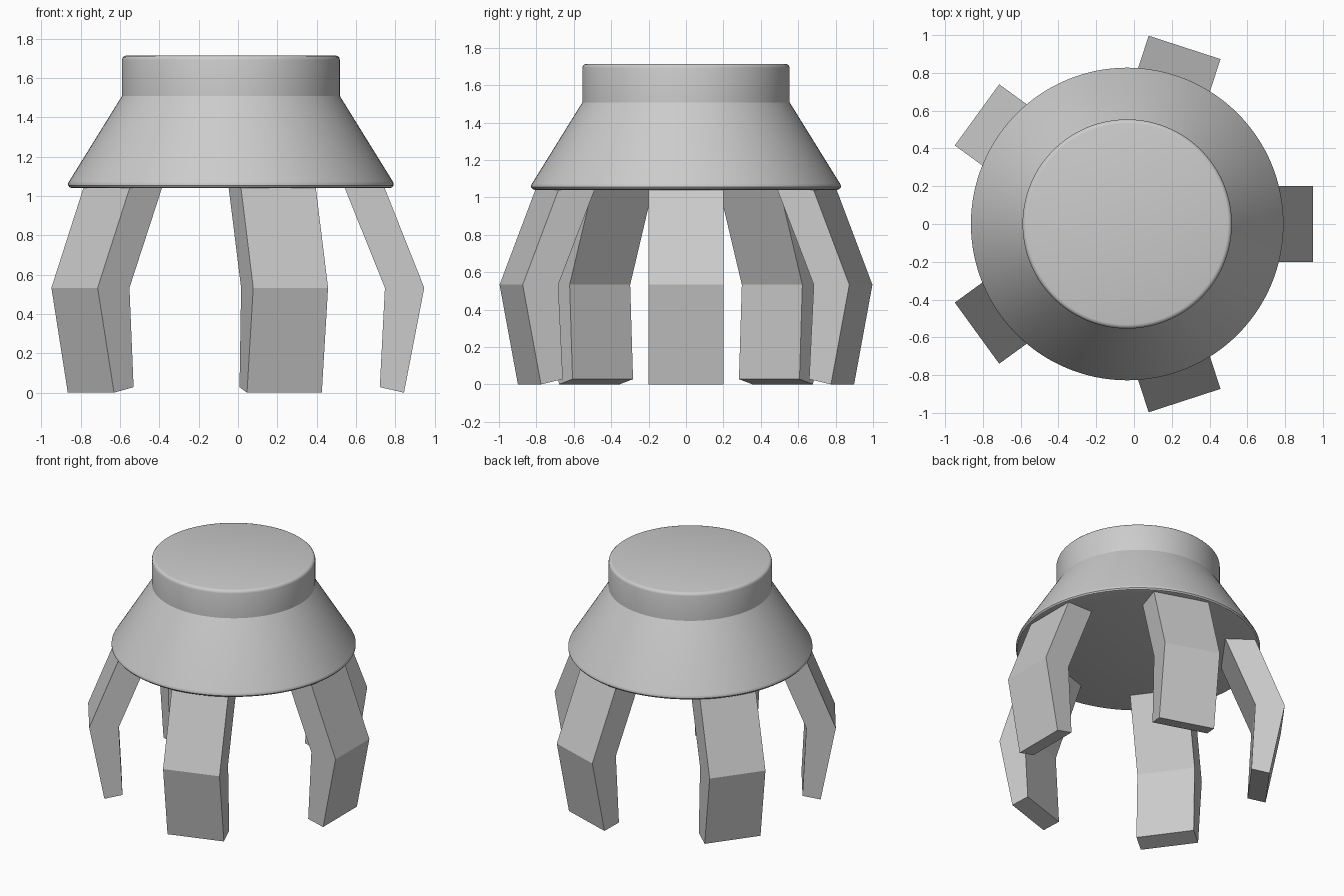
import bpy, bmesh
from math import cos, sin, pi, radians
from mathutils import Matrix

if "Cube" in bpy.data.objects:
    bpy.data.objects.remove(bpy.data.objects["Cube"])

CX = -0.036      # axis of the hub
SEGMENTS = 128
FINGERS = 5


def add_object(name, bm):
    bmesh.ops.recalc_face_normals(bm, faces=bm.faces)
    mesh = bpy.data.meshes.new(name)
    bm.to_mesh(mesh)
    bm.free()
    obj = bpy.data.objects.new(name, mesh)
    bpy.context.collection.objects.link(obj)
    return obj


def lathe(name, profile):
    """Revolve (radius, z) points, closing both ends with flat discs."""
    bm = bmesh.new()
    rings = [[bm.verts.new((r * cos(2 * pi * i / SEGMENTS), r * sin(2 * pi * i / SEGMENTS), z))
              for i in range(SEGMENTS)] for r, z in profile]
    for low, high in zip(rings, rings[1:]):
        for i in range(SEGMENTS):
            j = (i + 1) % SEGMENTS
            bm.faces.new((low[i], low[j], high[j], high[i]))
    bm.faces.new(rings[0])
    bm.faces.new(rings[-1])
    return add_object(name, bm)


def finger(name, angle):
    """Bent bar: two quads in the (radius, z) plane, extruded sideways."""
    inner = [(0.757, 0.028), (0.783, 0.533), (0.575, 1.05)]
    outer = [(0.880, 0.0), (0.983, 0.533), (0.778, 1.05)]
    bm = bmesh.new()
    vi = [bm.verts.new((r, -0.2, z)) for r, z in inner]
    vo = [bm.verts.new((r, -0.2, z)) for r, z in outer]
    side = bm.faces.new(vi + vo[::-1])
    ext = bmesh.ops.extrude_face_region(bm, geom=[side], use_keep_orig=True)
    moved = [g for g in ext["geom"] if isinstance(g, bmesh.types.BMVert)]
    bmesh.ops.translate(bm, verts=moved, vec=(0, 0.4, 0))
    bmesh.ops.rotate(bm, verts=bm.verts, cent=(0, 0, 0), matrix=Matrix.Rotation(angle, 3, 'Z'))
    obj = add_object(name, bm)
    obj.location.x = CX
    return obj


# Conical hub with round collar and softened rims
hub = lathe("gripper_hub", [
    (0.808, 1.04), (0.820, 1.044), (0.8275, 1.054), (0.8275, 1.064), (0.823, 1.074),
    (0.554, 1.508), (0.554, 1.692), (0.551, 1.703), (0.543, 1.711), (0.532, 1.714)])
hub.location.x = CX
bpy.context.view_layer.objects.active = hub
hub.select_set(True)
bpy.ops.object.shade_smooth_by_angle(angle=radians(30))

# Ring of bent fingers
for k in range(FINGERS):
    finger(f"finger_{k + 1}", 2 * pi * k / FINGERS)
